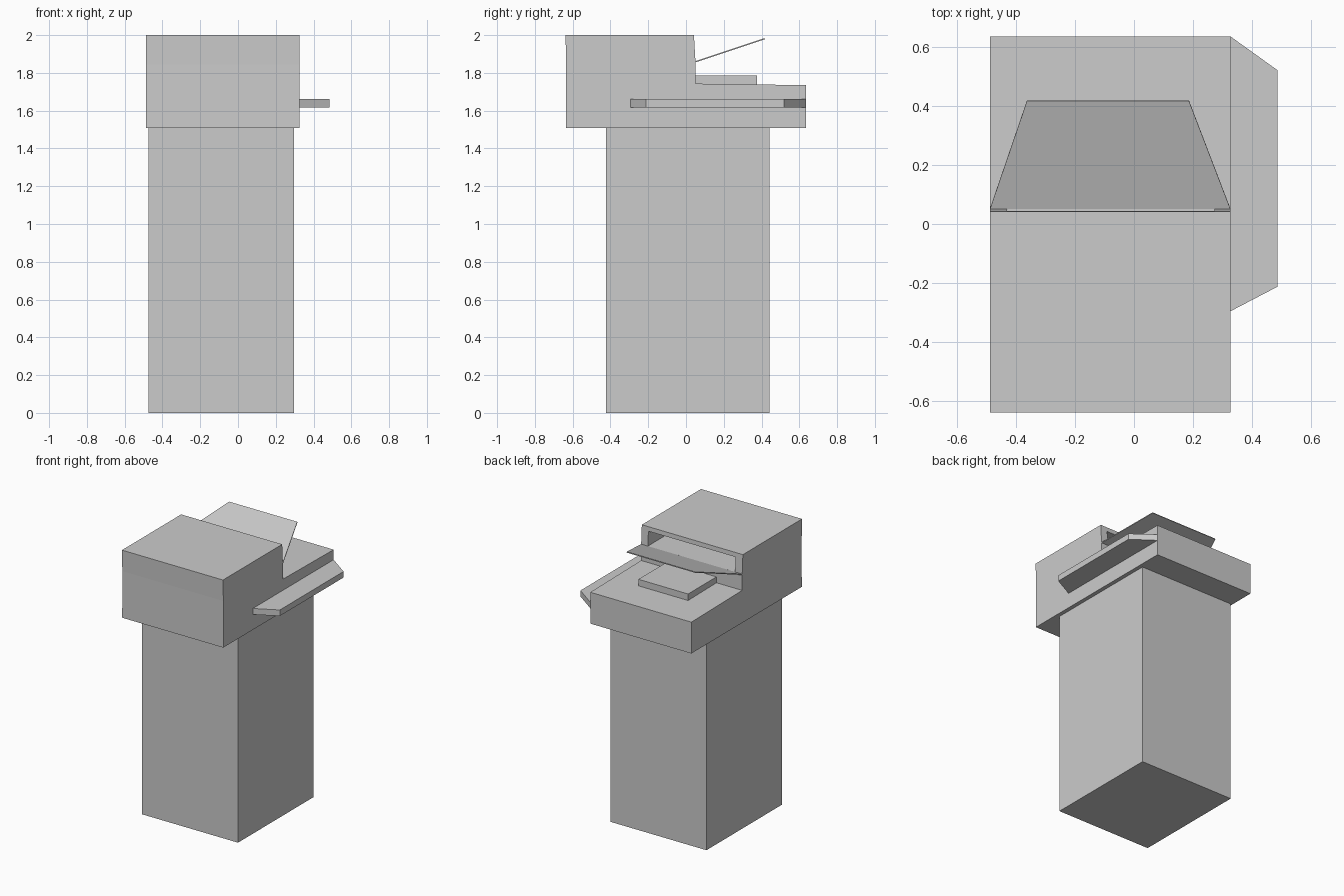
import bpy, bmesh
from mathutils import Vector

if "Cube" in bpy.data.objects:
    bpy.data.objects.remove(bpy.data.objects["Cube"])


def prism(name, points, direction):
    """Solid made by extruding a flat outline along a direction."""
    bm = bmesh.new()
    face = bm.faces.new([bm.verts.new(p) for p in points])
    ext = bmesh.ops.extrude_face_region(bm, geom=[face])
    moved = [g for g in ext["geom"] if isinstance(g, bmesh.types.BMVert)]
    bmesh.ops.translate(bm, verts=moved, vec=Vector(direction))
    bmesh.ops.recalc_face_normals(bm, faces=bm.faces)
    mesh = bpy.data.meshes.new(name)
    bm.to_mesh(mesh)
    bm.free()
    obj = bpy.data.objects.new(name, mesh)
    bpy.context.collection.objects.link(obj)
    return obj


def box(name, x, y, z):
    base = [(x[0], y[0], z[0]), (x[1], y[0], z[0]), (x[1], y[1], z[0]), (x[0], y[1], z[0])]
    return prism(name, base, (0, 0, z[1] - z[0]))


X0, X1 = -0.487, 0.326

# Tall pedestal
box("pedestal", (-0.475, 0.297), (-0.424, 0.443), (0, 1.507))

# Stepped head: raised front block and low rear deck, from a side profile
profile = [(-0.635, 1.507), (0.634, 1.507), (0.634, 1.735), (0.05, 1.743),
           (0.05, 1.86), (0.042, 2.0), (-0.638, 2.0), (-0.634, 1.845)]
head = prism("head", [(X0, y, z) for y, z in profile], (X1 - X0, 0, 0))

# Recess in the rear face of the raised block
cutter = box("recess_cutter", (-0.43, 0.272), (-0.35, 0.2), (1.862, 1.968))
cutter.hide_render = True
mod = head.modifiers.new("recess", "BOOLEAN")
mod.operation = "DIFFERENCE"
mod.solver = "EXACT"
mod.object = cutter
bpy.context.view_layer.objects.active = head
bpy.ops.object.modifier_apply(modifier=mod.name)
bpy.data.objects.remove(cutter)

# Tilted tapering flap hinged below the recess
prism("flap", [(X0, 0.052, 1.856), (X1, 0.052, 1.856),
               (0.186, 0.417, 1.978), (-0.362, 0.417, 1.978)], (0, -0.002, 0.006))

# Raised pad on the rear deck
box("deck_pad", (-0.28, 0.12), (0.048, 0.376), (1.735, 1.786))

# Side shelf with angled ends
prism("side_shelf", [(X1, -0.295, 1.618), (0.485, -0.212, 1.618),
                     (0.485, 0.52, 1.618), (X1, 0.634, 1.618)], (0, 0, 0.044))
